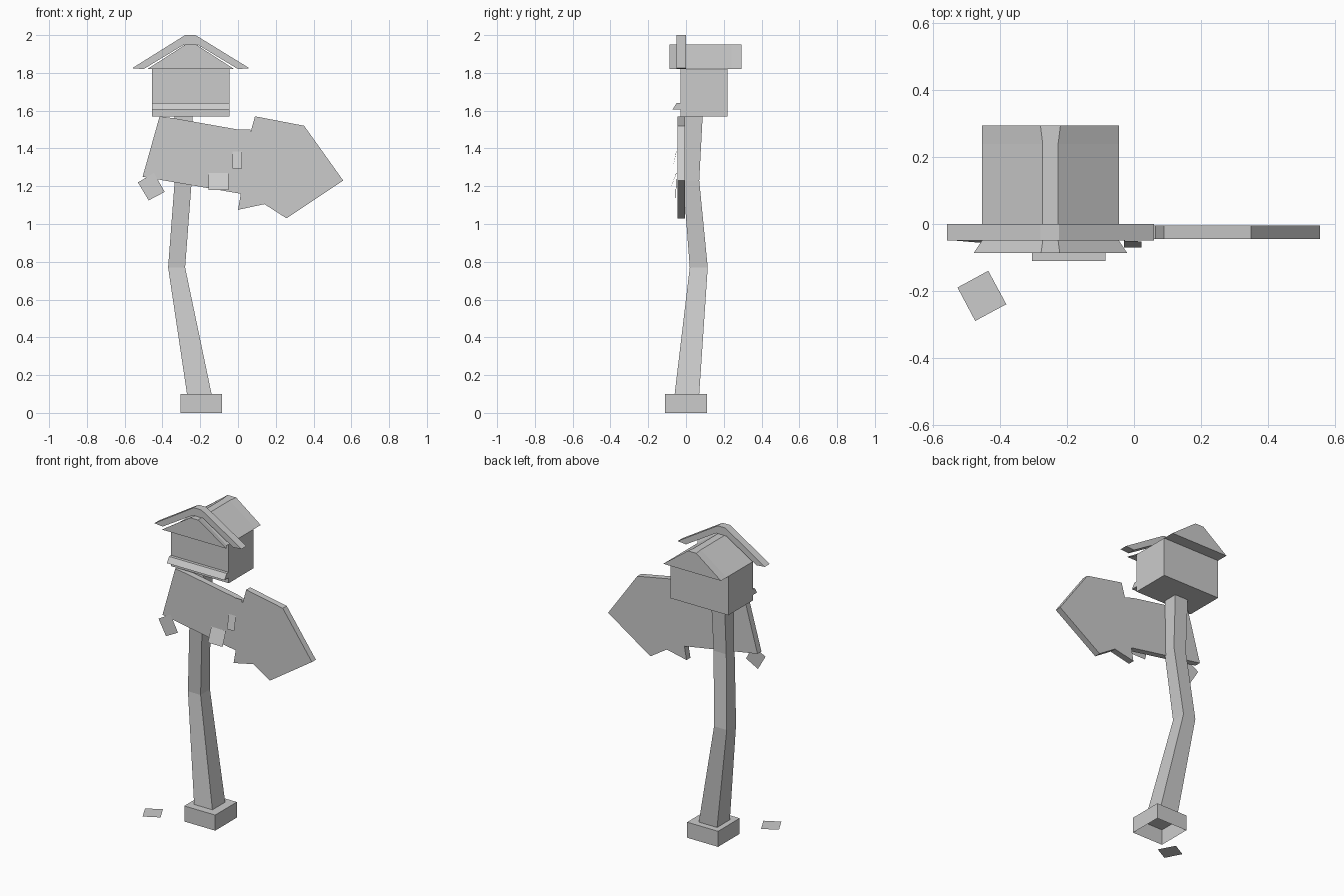
import bpy

if "Cube" in bpy.data.objects:
    bpy.data.objects.remove(bpy.data.objects["Cube"])


def make(name, verts, faces):
    me = bpy.data.meshes.new(name)
    me.from_pydata(verts, [], faces)
    me.update()
    ob = bpy.data.objects.new(name, me)
    bpy.context.collection.objects.link(ob)
    return ob


def loft(name, rings, start=True, end=True):
    """Skin a list of equal-length rings, with optional end caps."""
    n = len(rings[0])
    verts = [p for r in rings for p in r]
    faces = []
    for k in range(len(rings) - 1):
        a, b = k * n, (k + 1) * n
        faces += [(a + i, a + (i + 1) % n, b + (i + 1) % n, b + i) for i in range(n)]
    if start:
        faces.append(tuple(reversed(range(n))))
    if end:
        faces.append(tuple(range(len(verts) - n, len(verts))))
    return make(name, verts, faces)


def rect(x0, x1, y0, y1, z):
    return [(x0, y0, z), (x1, y0, z), (x1, y1, z), (x0, y1, z)]


def slab(name, outline, y0, y1):
    """Extrude a clockwise (x, z) outline along y."""
    return loft(name, [[(x, y, z) for x, z in outline] for y in (y0, y1)])


# Foot block, open underneath
loft("foot_block", [rect(-.305, -.085, -.11, .11, z) for z in (0, .10)], start=False)

# Crooked post
loft("post", [rect(-.27, -.14, -.06, .07, .10),
              rect(-.37, -.28, .02, .115, .77),
              rect(-.335, -.245, -.015, .07, 1.23),
              rect(-.335, -.24, -.005, .088, 1.57)])

# House box
loft("house_box", [rect(-.455, -.045, -.03, .22, z) for z in (1.57, 1.82)])

# Gable roof, flared at the front, ridge widening at the back
def gable(y, half, ridge):
    c = -.25
    return [(c - half, y, 1.82), (c - ridge, y, 1.95),
            (c + ridge, y, 1.95), (c + half, y, 1.82)]


loft("gable_roof", [gable(-.087, .23, .028), gable(-.05, .205, .023),
                    gable(.24, .205, .023), gable(.295, .205, .03)])

# Chevron trim over the roof front
slab("roof_trim", [(-.56, 1.825), (-.28, 2.0), (-.225, 2.0), (.06, 1.825),
                   (0, 1.82), (-.215, 1.95), (-.285, 1.95), (-.50, 1.82)], -.05, 0)

# Ledge across the house front
ledge = [(-.03, 1.64), (-.05, 1.64), (-.072, 1.605), (-.03, 1.605)]
loft("front_ledge", [[(x, y, z) for y, z in ledge] for x in (-.455, -.045)])

# Arrow sign
slab("arrow_sign", [(-.415, 1.57), (-.34, 1.56), (0, 1.50), (.065, 1.48),
                    (.09, 1.57), (.35, 1.52), (.557, 1.23), (.257, 1.03),
                    (.14, 1.105), (0, 1.075), (.015, 1.16), (-.505, 1.25)],
     -.045, -.005)

# Patches on the sign: upper sheet and a lower flap bent outwards
def patch(name, x0, x1, x2, top, fold, low, out):
    make(name,
         [(x0, -.05, top), (x1, -.05, top), (x1, -.05, fold), (x0, -.05, fold),
          (x2, -.052, fold), (x2, -out, low), (x0, -out, low)],
         [(0, 3, 2, 1), (3, 6, 5, 4)])


patch("left_patch", -.155, -.05, -.05, 1.39, 1.27, 1.18, .085)
patch("right_patch", -.03, .065, .022, 1.50, 1.385, 1.295, .07)

# Loose paper at the sign corner and on the ground
make("corner_paper", [(-.445, -.05, 1.27), (-.53, -.05, 1.22),
                      (-.473, -.055, 1.125), (-.388, -.055, 1.17)], [(0, 1, 2, 3)])
make("ground_paper", [(-.436, -.14, .055), (-.528, -.19, .055),
                      (-.475, -.29, .055), (-.382, -.24, .055)], [(0, 1, 2, 3)])

# Make solid parts face outwards
import bmesh
for ob in bpy.data.objects:
    if len(ob.data.polygons) > 2:
        bm = bmesh.new()
        bm.from_mesh(ob.data)
        bmesh.ops.recalc_face_normals(bm, faces=bm.faces)
        bm.to_mesh(ob.data)
        bm.free()
